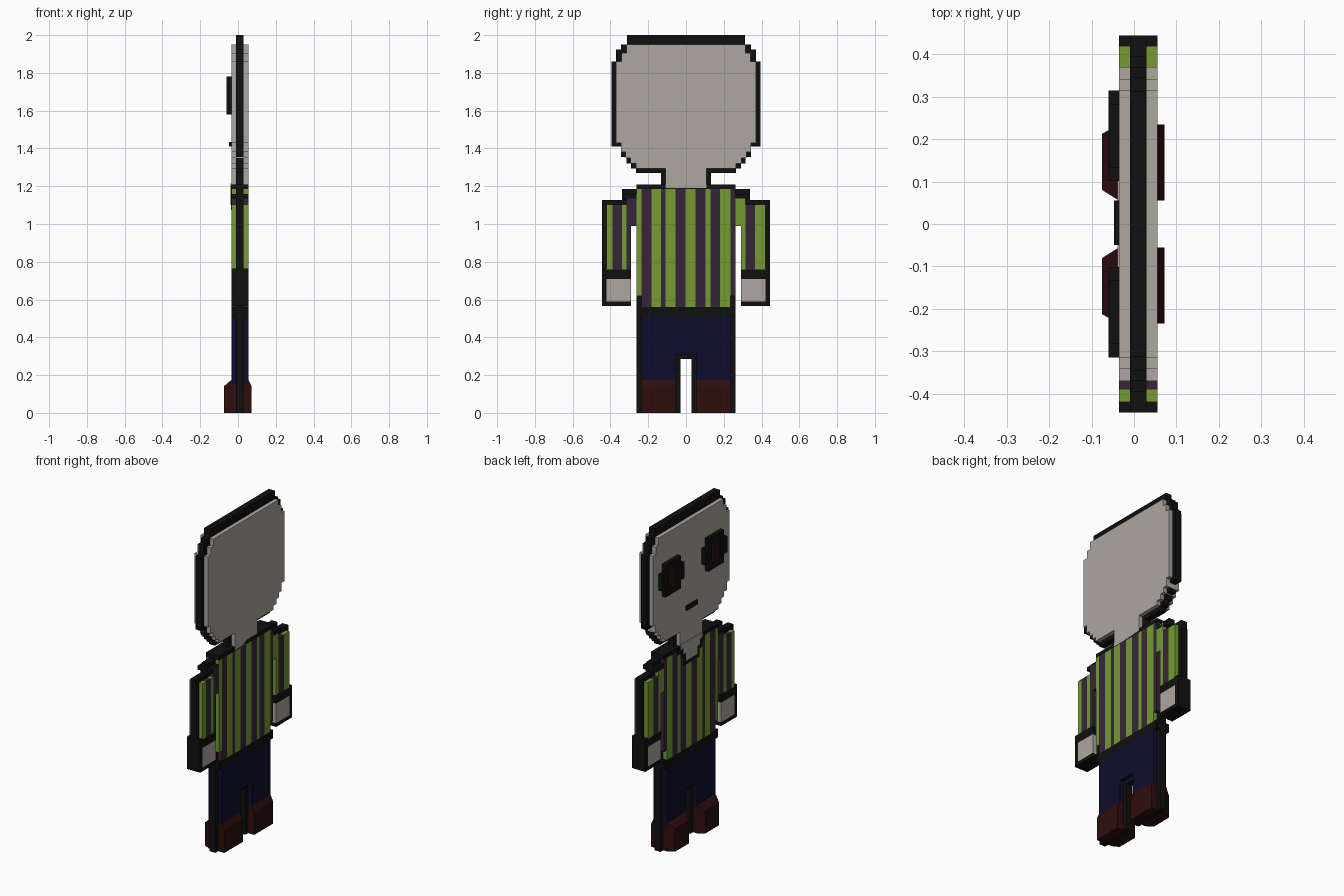
import bpy, bmesh

if "Cube" in bpy.data.objects:
    bpy.data.objects.remove(bpy.data.objects["Cube"], do_unlink=True)


def material(name, r, g, b):
    m = bpy.data.materials.new(name)
    m.use_nodes = True
    m.diffuse_color = (r, g, b, 1)
    bsdf = m.node_tree.nodes["Principled BSDF"]
    bsdf.inputs["Base Color"].default_value = (r, g, b, 1)
    bsdf.inputs["Roughness"].default_value = 0.9
    return m


BLACK = material("outline black", 0.005, 0.005, 0.005)
SKIN = material("pale grey skin", 0.42, 0.385, 0.345)
GREEN = material("shirt green", 0.18, 0.33, 0.032)
PURPLE = material("shirt purple", 0.037, 0.018, 0.042)
NAVY = material("trouser navy", 0.004, 0.004, 0.027)
MAROON = material("shoe maroon", 0.028, 0.004, 0.004)

CORE = (-0.01, 0.03)     # thin outline layer
FULL = (-0.035, 0.055)   # thicker coloured layer
EYE = (-0.06, -0.03)


def extrude(name, outline, depth, mat):
    """Extrude a (y, z) outline along x."""
    bm = bmesh.new()
    face = bm.faces.new([bm.verts.new((depth[0], y, z)) for y, z in outline])
    new = bmesh.ops.extrude_face_region(bm, geom=[face])["geom"]
    moved = [v for v in new if isinstance(v, bmesh.types.BMVert)]
    bmesh.ops.translate(bm, verts=moved, vec=(depth[1] - depth[0], 0, 0))
    bmesh.ops.recalc_face_normals(bm, faces=bm.faces)
    mesh = bpy.data.meshes.new(name)
    bm.to_mesh(mesh)
    bm.free()
    mesh.materials.append(mat)
    ob = bpy.data.objects.new(name, mesh)
    bpy.context.collection.objects.link(ob)
    return ob


def block(name, y0, y1, z0, z1, depth, mat):
    return extrude(name, [(y0, z0), (y1, z0), (y1, z1), (y0, z1)], depth, mat)


def stepped(name, rows, bottom, depth, mat):
    """Symmetric pixel silhouette from (half width, top) rows."""
    half = []
    for i, (w, top) in enumerate(rows):
        low = rows[i + 1][1] if i + 1 < len(rows) else bottom
        half += [(w, top), (w, low)]
    extrude(name, half + [(-y, z) for y, z in reversed(half)], depth, mat)


def pair(name, y0, y1, z0, z1, depth, mat):
    block(name + "_left", y0, y1, z0, z1, depth, mat)
    block(name + "_right", -y1, -y0, z0, z1, depth, mat)


# Head and neck
stepped("head_outline", [(.313, 2), (.345, 1.95), (.37, 1.925), (.395, 1.86), (.345, 1.41),
                         (.315, 1.355), (.29, 1.32), (.265, 1.295), (.133, 1.27)],
        1.19, CORE, BLACK)
stepped("head", [(.315, 1.95), (.342, 1.905), (.37, 1.86), (.345, 1.43), (.32, 1.38),
                 (.295, 1.35), (.265, 1.32), (.108, 1.295)], 1.19, FULL, SKIN)

# Face
for side, c in (("left", 0.208), ("right", -0.208)):
    block("pupil_" + side, c - .025, c + .025, 1.62, 1.74, EYE, MAROON)
    for part, z in (("lower", 1.58), ("upper", 1.74)):
        block(f"{part}_lid_{side}", c - .045, c + .045, z, z + .04, EYE, BLACK)
    for s in (-1, 1):
        a, b, d = c + s * .04, c + s * .075, c + s * .107
        block("eye_edge_" + side, min(a, b), max(a, b), 1.58, 1.78, EYE, BLACK)
        block("eye_corner_" + side, min(b, d), max(b, d), 1.63, 1.73, EYE, BLACK)
block("mouth", -.05, .055, 1.41, 1.435, (-.047, -.03), BLACK)

# Torso outline, collar and belt
block("torso_outline", -.262, .262, .285, 1.21, CORE, BLACK)
block("collar", -.262, .262, 1.185, 1.21, FULL, BLACK)
block("belt", -.262, .262, .51, .56, FULL, BLACK)
stepped("neckline_trim", [(.13, 1.21), (.105, 1.16), (.08, 1.125)], 1.075,
        (-.037, -.03), BLACK)
stepped("neckline_skin", [(.105, 1.215), (.08, 1.185), (.055, 1.15)], 1.1,
        (-.039, -.03), SKIN)

# Shirt stripes alternate green and purple
edges = [-.262, -.235, -.183, -.132, -.108, -.055, -.002, .05, .103, .13, .18, .235, .262]
for i, (a, b) in enumerate(zip(edges, edges[1:])):
    outer = i in (0, len(edges) - 2)
    block("shirt_stripe", a, b, .62 if outer else .56, 1.185, FULL,
          PURPLE if i % 2 else GREEN)

# Arms
pair("arm_outline", .29, .445, .567, 1.127, CORE, BLACK)
pair("shoulder_outline", .262, .34, .99, 1.185, CORE, BLACK)
pair("shoulder_trim", .262, .34, 1.135, 1.16, FULL, BLACK)
block("shoulder_left", .262, .315, .99, 1.16, FULL, GREEN)
block("shoulder_right", -.315, -.262, .99, 1.16, FULL, PURPLE)
sleeves = {"left": [(.29, .315, GREEN), (.315, .365, PURPLE), (.365, .42, GREEN)],
           "right": [(-.42, -.39, GREEN), (-.39, -.34, PURPLE),
                     (-.34, -.315, GREEN), (-.315, -.29, PURPLE)]}
for side, stripes in sleeves.items():
    for a, b, mat in stripes:
        block("sleeve_stripe_" + side, a, b, .76, 1.103, FULL, mat)
pair("cuff", .29, .445, .71, .765, FULL, BLACK)
pair("hand", .29, .42, .59, .71, FULL, SKIN)
pair("hand_edge", .42, .445, .567, .71, FULL, BLACK)
pair("hand_base", .29, .42, .567, .59, FULL, BLACK)

# Legs and trousers
pair("leg_outline", .028, .262, 0, .285, CORE, BLACK)
block("trouser_seat", -.235, .235, .31, .51, FULL, NAVY)
pair("trouser_leg", .055, .235, .15, .31, FULL, NAVY)

# Shoes with tapered toes and sloping tops
for side, s in (("left", 1), ("right", -1)):
    shoe = block("shoe_" + side, min(s * .055, s * .235), max(s * .055, s * .235),
                 0, .175, FULL, MAROON)
    bm = bmesh.new()
    bm.from_mesh(shoe.data)
    for toe, x in ((True, -.075), (False, .072)):
        sign = -1 if toe else 1
        end = [f for f in bm.faces if f.normal.x * sign > .9]
        grown = bmesh.ops.extrude_face_region(bm, geom=end)["geom"]
        bmesh.ops.delete(bm, geom=end, context="FACES_ONLY")
        for v in (g for g in grown if isinstance(g, bmesh.types.BMVert)):
            v.co.x = x
            if v.co.z > .1:
                v.co.z = .14
            if toe:
                v.co.y = s * (.08 if abs(v.co.y) < .1 else .213)
    bmesh.ops.recalc_face_normals(bm, faces=bm.faces)
    bm.to_mesh(shoe.data)
    bm.free()
